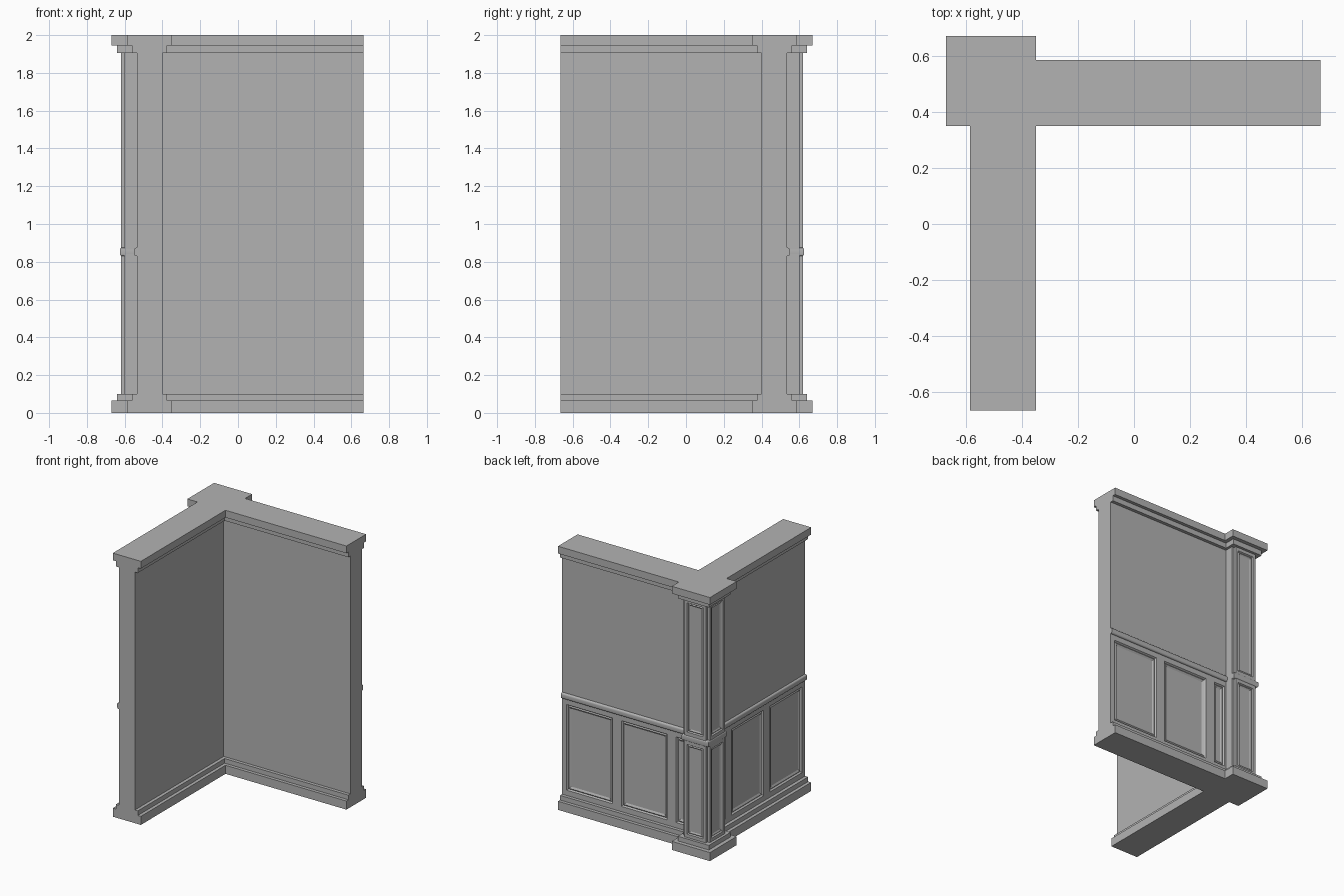
import bpy
import bmesh
from mathutils import Matrix, Vector

cube = bpy.data.objects.get("Cube")
if cube:
    bpy.data.objects.remove(cube, do_unlink=True)

grey = bpy.data.materials.new("plaster_grey")
grey.use_nodes = True
COLOUR = (0.45, 0.45, 0.45, 1.0)
grey.diffuse_color = COLOUR
grey.node_tree.nodes["Principled BSDF"].inputs["Base Color"].default_value = COLOUR

# Reflection across the corner diagonal: swaps the two walls
DIAGONAL = Matrix(((0, -1, 0, 0), (-1, 0, 0, 0), (0, 0, 1, 0), (0, 0, 0, 1)))

END = 0.665          # free end of each wall
PILLAR = 0.51        # pillar centre is (-PILLAR, PILLAR)
WALL = 0.4675        # wall centre line
CORE = 0.0675        # half thickness of wall


def box(lo, hi):
    bm = bmesh.new()
    lo, hi = Vector(lo), Vector(hi)
    size = hi - lo
    bmesh.ops.create_cube(bm, size=1.0, matrix=Matrix.Translation((lo + hi) / 2)
                          @ Matrix.Diagonal((*size, 1)))
    return bm


def finish(bm, name, matrix=None, smooth=False):
    if matrix is not None:
        bm.transform(matrix)
    bmesh.ops.recalc_face_normals(bm, faces=bm.faces)
    mesh = bpy.data.meshes.new(name)
    bm.to_mesh(mesh)
    bm.free()
    mesh.materials.append(grey)
    obj = bpy.data.objects.new(name, mesh)
    bpy.context.collection.objects.link(obj)
    if smooth:
        bpy.ops.object.select_all(action="DESELECT")
        obj.select_set(True)
        bpy.context.view_layer.objects.active = obj
        bpy.ops.object.shade_smooth_by_angle()
    return obj


def carve_panels(bm, panels, steps):
    """Cut x/z rectangles into the +y side and sink a moulding into each."""
    for axis, col in ((Vector((1, 0, 0)), 0), (Vector((0, 0, 1)), 1)):
        for cut in sorted({v for p in panels for v in p[col]}):
            bmesh.ops.bisect_plane(bm, geom=bm.verts[:] + bm.edges[:] + bm.faces[:],
                                   plane_co=axis * cut, plane_no=axis)
    bm.normal_update()
    chosen = []
    for f in bm.faces:
        c = f.calc_center_median()
        if f.normal.y > 0.9 and any(a < c.x < b and d < c.z < e
                                    for (a, b), (d, e) in panels):
            chosen.append(f)
    for thickness, depth in steps:
        bmesh.ops.inset_individual(bm, faces=chosen, thickness=thickness,
                                   depth=depth, use_even_offset=True)


def rounded(bm, width, keep):
    """Round the edges whose direction passes the rule."""
    edges = [e for e in bm.edges
             if keep((e.verts[0].co - e.verts[1].co).normalized())]
    bmesh.ops.bevel(bm, geom=edges, offset=width, segments=4, profile=0.5,
                    affect="EDGES")


# Layers of base and crown: z range, wall half depth, pillar half width
LAYERS = {
    "plinth": (0.0, 0.065, 0.1175, 0.16),
    "plinth_step": (0.065, 0.1, 0.0925, 0.13),
    "crown_step": (1.905, 1.945, 0.0925, 0.13),
    "crown": (1.945, 2.0, 0.1175, 0.16),
}

# Two wainscoted walls
PANEL_Z = (0.14, 0.79)
WALL_PANELS = [(x, PANEL_Z) for x in ((0.243, 0.628), (-0.217, 0.168), (-0.385, -0.292))]
WALL_STEPS = ((0.008, -0.012), (0.008, 0.006), (0.014, -0.008))
for side, matrix in (("back", None), ("right", DIAGONAL)):
    bm = box((-0.42, WALL - CORE, 0.1), (END, WALL + CORE, 1.905))
    carve_panels(bm, WALL_PANELS, WALL_STEPS)
    finish(bm, side + "_wall", matrix)
    for part, (z0, z1, depth, half) in LAYERS.items():
        bm = box((half - PILLAR, WALL - depth, z0), (END, WALL + depth, z1))
        finish(bm, side + "_wall_" + part, matrix)
    bm = box((-0.41, WALL, 0.83), (END, WALL + CORE + 0.015, 0.875))
    rounded(bm, 0.013, lambda d: abs(d.x) > 0.9)
    finish(bm, side + "_wall_rail", matrix, smooth=True)

# Corner pillar: core, four raised faces, base, crown and rail
NARROW, WIDE = 0.09, 0.11
centre = Matrix.Translation((-PILLAR, PILLAR, 0))
finish(box((-NARROW, -NARROW, 0.1), (NARROW, NARROW, 1.905)), "pillar_core", centre)

INNER = NARROW - 0.022
FACE_PANELS = [((-INNER, INNER), z) for z in ((0.125, 0.805), (0.9, 1.88))]
FACE_STEPS = ((0.006, -0.01), (0.006, 0.004), (0.01, -0.006))
for turn, name in enumerate(("back", "right", "front", "left")):
    bm = box((-NARROW, NARROW - 0.03, 0.1), (NARROW, WIDE, 1.905))
    if name in ("back", "right"):
        carve_panels(bm, FACE_PANELS, FACE_STEPS)
    spin = Matrix.Rotation(turn * 1.5707963, 4, "Z")
    finish(bm, "pillar_" + name + "_face", centre @ spin)

for part, (z0, z1, depth, half) in LAYERS.items():
    finish(box((-half, -half, z0), (half, half, z1)), "pillar_" + part, centre)

# The rail stays flush with the inner faces of the walls
bm = box((-0.115, -WIDE, 0.83), (WIDE, 0.115, 0.875))
rounded(bm, 0.01, lambda d: abs(d.z) < 0.1)
finish(bm, "pillar_rail", centre, smooth=True)
